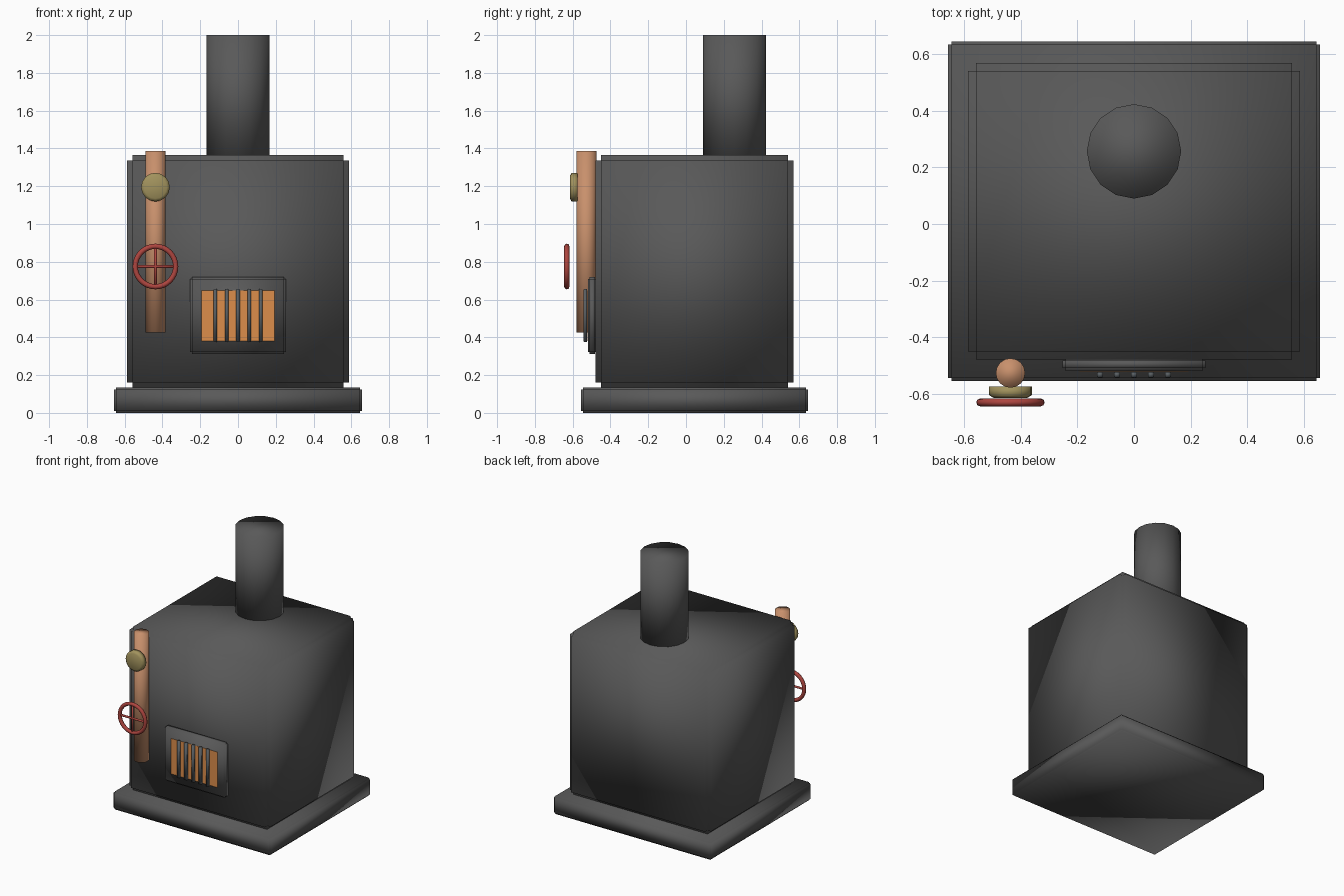
import bpy
import bmesh
import math
from mathutils import Matrix, Vector

default = bpy.data.objects.get("Cube")
if default:
    bpy.data.objects.remove(default, do_unlink=True)


def material(name, color):
    mat = bpy.data.materials.new(name)
    mat.use_nodes = True
    rgba = (*color, 1)
    mat.diffuse_color = rgba
    mat.node_tree.nodes["Principled BSDF"].inputs["Base Color"].default_value = rgba
    return mat


iron = material("dark iron", (0.10, 0.10, 0.10))
steel = material("grate steel", (0.10, 0.115, 0.125))
copper = material("copper", (0.58, 0.28, 0.15))
brass = material("brass", (0.36, 0.29, 0.11))
red = material("valve red", (0.42, 0.06, 0.05))
ember = material("ember orange", (0.72, 0.27, 0.07))


def finish(name, bm, mat, smooth=True):
    bmesh.ops.recalc_face_normals(bm, faces=bm.faces)
    for face in bm.faces:
        face.smooth = smooth
    mesh = bpy.data.meshes.new(name)
    bm.to_mesh(mesh)
    bm.free()
    mesh.materials.append(mat)
    obj = bpy.data.objects.new(name, mesh)
    bpy.context.collection.objects.link(obj)
    return obj


def add_box(bm, low, high):
    low, high = Vector(low), Vector(high)
    size = high - low
    matrix = Matrix.Translation((low + high) / 2) @ Matrix.Diagonal((*size, 1))
    bmesh.ops.create_cube(bm, size=1, matrix=matrix)


def stepped_box(name, low, high, step, mat):
    """Three crossed boxes, each reaching full size along one axis."""
    bm = bmesh.new()
    for axis in range(3):
        inset = Vector((step, step, step))
        inset[axis] = 0
        add_box(bm, Vector(low) + inset, Vector(high) - inset)
    return finish(name, bm, mat)


def lathe(name, profile, sides, place, mat):
    """Spin (radius, height) pairs about the local z axis and cap both ends."""
    bm = bmesh.new()
    rings = []
    for radius, height in profile:
        angles = [math.tau * i / sides for i in range(sides)]
        rings.append([bm.verts.new((radius * math.cos(a), radius * math.sin(a), height))
                      for a in angles])
    for lower, upper in zip(rings, rings[1:]):
        for i in range(sides):
            j = (i + 1) % sides
            bm.faces.new((lower[i], lower[j], upper[j], upper[i]))
    bm.faces.new(rings[0][::-1])
    bm.faces.new(rings[-1])
    bm.transform(place)
    return finish(name, bm, mat)


def facing_front(x, y, z):
    return Matrix.Translation((x, y, z)) @ Matrix.Rotation(math.pi / 2, 4, "X")


# Furnace base, body and chimney
stepped_box("base", (-0.657, -0.555, 0), (0.657, 0.645, 0.135), 0.011, iron)
stepped_box("body", (-0.587, -0.48, 0.133), (0.587, 0.57, 1.365), 0.029, iron)
lathe("chimney", [(0.167, 1.34), (0.167, 2)], 16,
      Matrix.Translation((0, 0.257, 0)), iron)

# Fire door with glowing opening and bars
stepped_box("fire_door", (-0.253, -0.52, 0.312), (0.253, -0.472, 0.72), 0.01, iron)
bm = bmesh.new()
add_box(bm, (-0.193, -0.521, 0.38), (0.193, -0.515, 0.647))
finish("fire_glow", bm, ember, smooth=False)
for i in range(5):
    x = (i - 2) * 0.06
    stepped_box(f"grate_bar_{i + 1}", (x - 0.01, -0.543, 0.376),
                (x + 0.01, -0.523, 0.655), 0.002, steel)

# Steam pipe with pressure gauge
pipe_x = -0.437
lathe("steam_pipe", [(0.052, 0.425), (0.052, 1.387)], 16,
      Matrix.Translation((pipe_x, -0.527, 0)), copper)
lathe("pressure_gauge", [(0.076, 0), (0.076, 0.03), (0.06, 0.04)], 16,
      facing_front(pipe_x, -0.575, 1.195), brass)

# Valve wheel: rim and crossed spokes
wheel_place = facing_front(pipe_x, -0.631, 0.775)
rim_radius, rim_thickness, steps, ring_sides = 0.107, 0.014, 32, 8
bm = bmesh.new()
rim = []
for i in range(steps):
    turn = Matrix.Rotation(math.tau * i / steps, 4, "Z")
    ring = []
    for k in range(ring_sides):
        a = math.tau * k / ring_sides
        point = Vector((rim_radius + rim_thickness * math.cos(a), 0,
                        rim_thickness * math.sin(a)))
        ring.append(bm.verts.new(turn @ point))
    rim.append(ring)
for i in range(steps):
    for k in range(ring_sides):
        n, m = (i + 1) % steps, (k + 1) % ring_sides
        bm.faces.new((rim[i][k], rim[n][k], rim[n][m], rim[i][m]))
bm.transform(wheel_place)
finish("valve_rim", bm, red)
for name, axis in (("valve_spoke_upright", "X"), ("valve_spoke_level", "Y")):
    lathe(name, [(0.008, -rim_radius), (0.008, rim_radius)], 8,
          wheel_place @ Matrix.Rotation(math.pi / 2, 4, axis), red)
